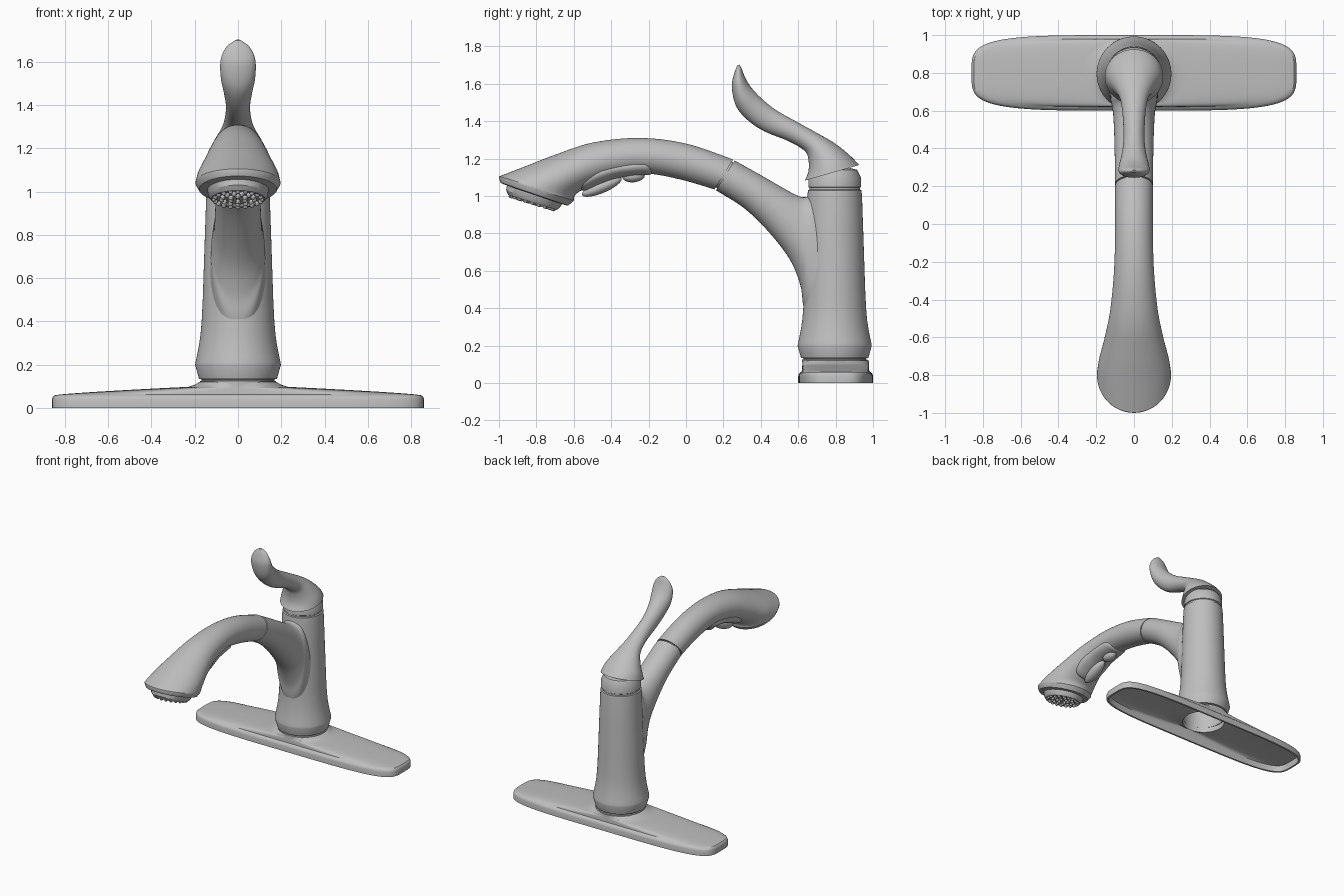
import bpy, bmesh, math
from mathutils import Vector, Matrix

if "Cube" in bpy.data.objects:
    bpy.data.objects.remove(bpy.data.objects["Cube"])

metal = bpy.data.materials.new("satin grey metal")
metal.use_nodes = True
GREY = (0.52, 0.52, 0.52, 1)
metal.diffuse_color = GREY
metal.node_tree.nodes["Principled BSDF"].inputs["Base Color"].default_value = GREY

TAU = math.tau


def finish(name, bm, angle=32):
    """Turn a bmesh into a smooth-shaded object with sharp creases."""
    bmesh.ops.recalc_face_normals(bm, faces=bm.faces)
    mesh = bpy.data.meshes.new(name)
    bm.to_mesh(mesh)
    bm.free()
    mesh.materials.append(metal)
    obj = bpy.data.objects.new(name, mesh)
    bpy.context.collection.objects.link(obj)
    bpy.ops.object.select_all(action='DESELECT')
    obj.select_set(True)
    bpy.context.view_layer.objects.active = obj
    bpy.ops.object.shade_smooth_by_angle(angle=math.radians(angle))
    return obj


def skin(name, rings, closed=False, angle=32):
    """Bridge a list of rings; cap the ends, or join last to first."""
    bm = bmesh.new()
    loops = [[bm.verts.new(p) for p in ring] for ring in rings]
    pairs = list(zip(loops, loops[1:]))
    if closed:
        pairs.append((loops[-1], loops[0]))
    n = len(loops[0])
    for a, b in pairs:
        for i in range(n):
            j = (i + 1) % n
            bm.faces.new((a[i], a[j], b[j], b[i]))
    if not closed:
        bm.faces.new(loops[0])
        bm.faces.new(loops[-1])
    return finish(name, bm, angle)


def ellipse(s, n=48):
    """Ring from (top y, top z, bottom y, bottom z, half width)."""
    ty, tz, by, bz, hw = s
    mid = Vector((0, (ty + by) / 2, (tz + bz) / 2))
    up = Vector((0, (ty - by) / 2, (tz - bz) / 2))
    return [mid + up * math.sin(TAU * i / n) + Vector((hw * math.cos(TAU * i / n), 0, 0))
            for i in range(n)]


def smooth(sections, steps=6):
    """Catmull-Rom interpolation between sections."""
    s = [sections[0]] + sections + [sections[-1]]
    out = []
    for k in range(1, len(s) - 2):
        for q in range(steps):
            t = q / steps
            out.append([0.5 * (2 * b + (c - a) * t + (2 * a - 5 * b + 4 * c - d) * t * t
                               + (3 * b - a - 3 * c + d) * t ** 3)
                        for a, b, c, d in zip(*s[k - 1:k + 3])])
    return out + [sections[-1]]


def loft(name, sections, steps=6, extra=()):
    return skin(name, [ellipse(s) for s in smooth(sections, steps) + list(extra)])


def circle(r, z, n=64, y=0.795):
    return [Vector((r * math.cos(TAU * i / n), y + r * math.sin(TAU * i / n), z))
            for i in range(n)]


# Base plate: hollow shell running from a rounded oblong to a round collar
def plate_ring(t, z, shrink=0.0, collar=0.178, n=96):
    ring = []
    for i in range(n):
        c, s = math.cos(TAU * i / n), math.sin(TAU * i / n)
        ox = math.copysign(abs(c) ** (2 / 4.2), c) * (0.86 - shrink)
        oy = math.copysign(abs(s) ** (2 / 4.2), s) * (0.2 - shrink)
        ring.append(Vector((ox + (collar * c - ox) * t, 0.8 + oy + (collar * s - oy) * t, z)))
    return ring


outer = [plate_ring(0, 0), plate_ring(0, 0.038), plate_ring(0, 0.05, 0.004),
         plate_ring(0, 0.058, 0.012)]
outer += [plate_ring(t, 0.06 + 0.04 * t ** 0.8, 0.02) for t in (0.03, 0.15, 0.3, 0.5, 0.7, 0.85, 0.92)]
outer += [plate_ring(0.97, 0.108, 0.02), plate_ring(1, 0.12, 0.02)]
inner = [plate_ring(1, 0.12, 0.02, 0.155), plate_ring(1, 0.07, 0.02, 0.155)]
inner += [plate_ring(t, 0.045 + 0.04 * t ** 0.8, 0.02, 0.17) for t in (0.92, 0.7, 0.4, 0.15, 0.0)]
inner += [plate_ring(0, 0, 0.014)]
skin("base_plate", outer + inner, closed=True)

# Body column with flared foot, grooves and top collar
body = [(0.15, 0.25), (0.15, 0.11), (0.175, 0.11), (0.175, 0.124), (0.168, 0.126), (0.168, 0.132),
        (0.18, 0.134), (0.198, 0.198), (0.197, 0.208), (0.191, 0.235), (0.181, 0.285), (0.173, 0.34),
        (0.168, 0.4), (0.163, 0.5), (0.153, 0.8), (0.146, 1.0), (0.143, 1.03), (0.135, 1.034),
        (0.135, 1.044), (0.141, 1.048), (0.14, 1.1), (0.12, 1.14), (0.06, 1.155)]
skin("body_column", [circle(r, z) for r, z in body])

# Fixed part of the spout, blending out of the column
loft("spout_neck", [
    [0.80, 0.95, 0.68, 0.28, 0.13], [0.69, 1.02, 0.63, 0.40, 0.125],
    [0.645, 0.995, 0.612, 0.52, 0.118], [0.60, 1.0, 0.555, 0.66, 0.11],
    [0.52, 1.042, 0.44, 0.81, 0.105], [0.42, 1.10, 0.31, 0.935, 0.102],
    [0.26, 1.19, 0.16, 1.03, 0.1]])
loft("seam_sleeve", [[0.27, 1.17, 0.18, 1.035, 0.093], [0.235, 1.19, 0.15, 1.05, 0.093]], 1)

# Pull-out wand, widening to a stepped rim
loft("spray_wand", [
    [0.252, 1.195, 0.152, 1.035, 0.1], [0.0, 1.28, -0.03, 1.088, 0.1],
    [-0.25, 1.31, -0.22, 1.12, 0.105], [-0.50, 1.285, -0.40, 1.095, 0.125],
    [-0.70, 1.22, -0.52, 1.05, 0.156], [-0.86, 1.158, -0.585, 1.012, 0.184],
    [-0.998, 1.105, -0.60, 0.985, 0.196]], extra=[
    [-1.0, 1.098, -0.60, 0.975, 0.196], [-0.993, 1.072, -0.63, 0.948, 0.18],
    [-0.975, 1.062, -0.65, 0.952, 0.16]])
loft("nozzle", [[-0.955, 1.07, -0.655, 0.97, 0.145], [-0.962, 1.03, -0.675, 0.937, 0.138],
                [-0.95, 1.005, -0.69, 0.925, 0.125]], 1,
     extra=[[-0.935, 1.0, -0.705, 0.93, 0.11], [-0.925, 1.008, -0.71, 0.942, 0.105]])

# Rubber-style spray tips on the nozzle face
bm = bmesh.new()
centre, along = Vector((0, -0.822, 0.965)), Vector((0, 0.13, -0.04))
for scale, count in ((0.88, 20), (0.6, 13), (0.3, 6)):
    for i in range(count):
        a = TAU * i / count
        p = centre + along * scale * math.cos(a) + Vector((0.125 * scale * math.sin(a), 0, 0))
        bmesh.ops.create_uvsphere(bm, u_segments=10, v_segments=6, radius=0.012,
                                  matrix=Matrix.Translation(p))
finish("spray_tips", bm)

# Control panel and two buttons under the wand
loft("button_panel", [
    [-0.165, 1.17, -0.165, 1.13, 0.03], [-0.20, 1.20, -0.195, 1.113, 0.08],
    [-0.25, 1.21, -0.24, 1.11, 0.095], [-0.40, 1.19, -0.36, 1.096, 0.104],
    [-0.50, 1.16, -0.46, 1.062, 0.112], [-0.57, 1.11, -0.545, 1.028, 0.095],
    [-0.59, 1.08, -0.58, 1.05, 0.03]])
for name, y, z, size, tilt in (("rocker_button", -0.45, 1.05, (0.042, 0.115, 0.034), 23),
                               ("small_button", -0.28, 1.105, (0.04, 0.06, 0.032), 6)):
    bm = bmesh.new()
    m = (Matrix.Translation((0, y, z)) @ Matrix.Rotation(math.radians(tilt), 4, 'X')
         @ Matrix.Diagonal((*size, 1)))
    bmesh.ops.create_uvsphere(bm, u_segments=32, v_segments=16, radius=1, matrix=m)
    finish(name, bm)

# Lever handle: bell-shaped cap narrowing into an upswept paddle
loft("lever_handle", [
    [0.925, 1.165, 0.635, 1.082, 0.155], [0.88, 1.213, 0.654, 1.13, 0.142],
    [0.80, 1.278, 0.655, 1.19, 0.108], [0.70, 1.337, 0.635, 1.24, 0.075],
    [0.60, 1.392, 0.55, 1.292, 0.06], [0.48, 1.46, 0.42, 1.345, 0.056],
    [0.40, 1.525, 0.33, 1.405, 0.066], [0.345, 1.585, 0.268, 1.48, 0.08],
    [0.315, 1.637, 0.245, 1.58, 0.08], [0.298, 1.68, 0.256, 1.65, 0.055],
    [0.286, 1.702, 0.274, 1.697, 0.012]])
